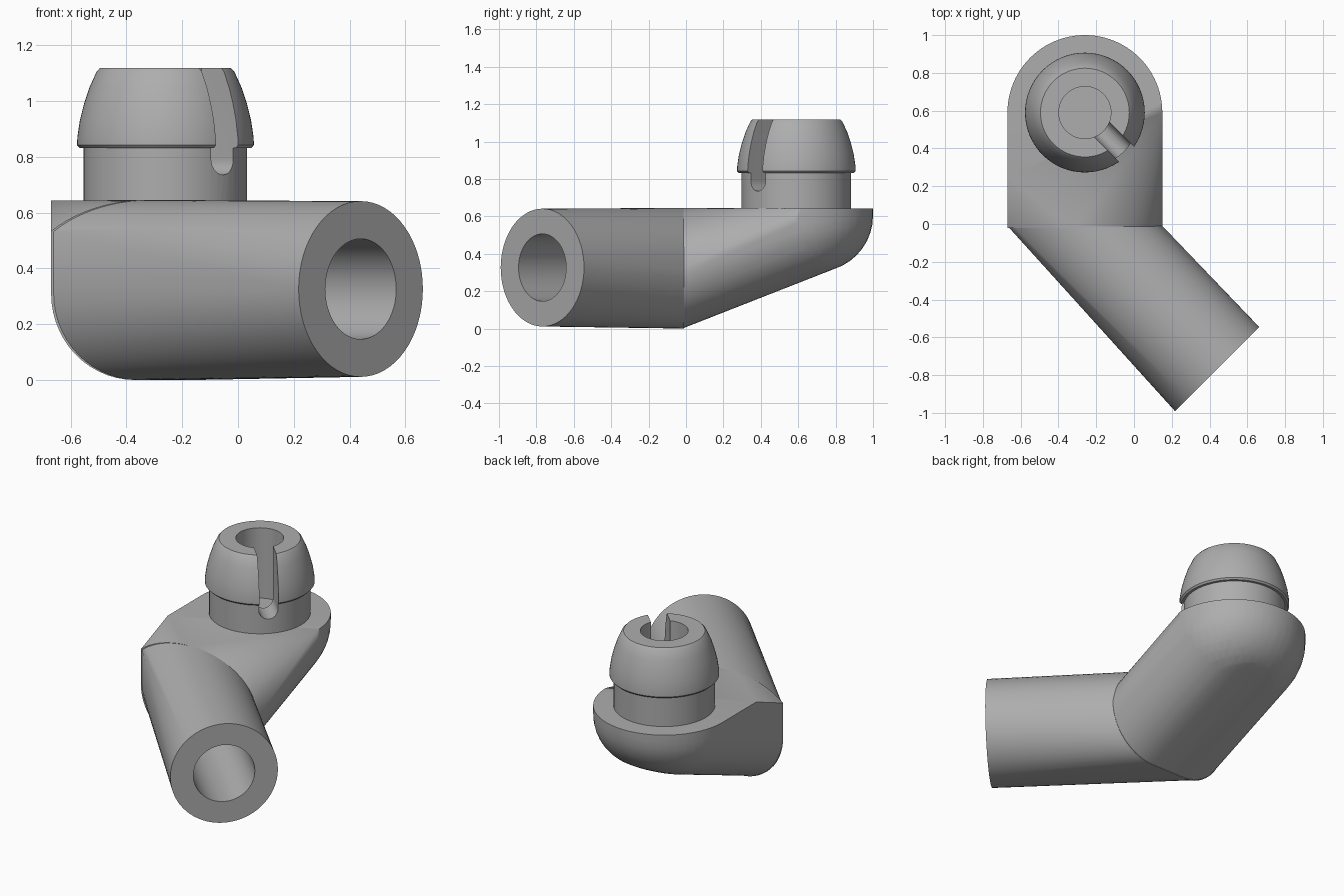
import bpy, bmesh
from math import sin, cos, pi, radians
from mathutils import Vector

cube = bpy.data.objects.get("Cube")
if cube:
    bpy.data.objects.remove(cube, do_unlink=True)

grey = bpy.data.materials.new("plain_grey")
grey.use_nodes = True
COLOR = (0.42, 0.42, 0.42, 1)
grey.diffuse_color = COLOR
grey.node_tree.nodes["Principled BSDF"].inputs["Base Color"].default_value = COLOR


def finish(name, bm):
    bmesh.ops.recalc_face_normals(bm, faces=bm.faces)
    mesh = bpy.data.meshes.new(name)
    bm.to_mesh(mesh)
    bm.free()
    mesh.materials.append(grey)
    obj = bpy.data.objects.new(name, mesh)
    bpy.context.collection.objects.link(obj)
    return obj


def hull(name, points):
    """Solid stretched around a set of outline points."""
    bm = bmesh.new()
    for p in points:
        bm.verts.new(p)
    res = bmesh.ops.convex_hull(bm, input=bm.verts)
    loose = {v for v in res["geom_interior"] + res["geom_unused"]
             if isinstance(v, bmesh.types.BMVert)}
    bmesh.ops.delete(bm, geom=list(loose), context="VERTS")
    bmesh.ops.remove_doubles(bm, verts=bm.verts, dist=0.0005)
    bmesh.ops.dissolve_limit(bm, angle_limit=radians(0.5), verts=bm.verts, edges=bm.edges)
    return finish(name, bm)


def select(obj):
    bpy.ops.object.select_all(action="DESELECT")
    obj.select_set(True)
    bpy.context.view_layer.objects.active = obj


def cut(obj, cutter):
    mod = obj.modifiers.new("cut", "BOOLEAN")
    mod.operation, mod.solver, mod.object = "DIFFERENCE", "EXACT", cutter
    select(obj)
    bpy.ops.object.modifier_apply(modifier=mod.name)
    bpy.data.objects.remove(cutter, do_unlink=True)


def smooth(obj):
    select(obj)
    bpy.ops.object.shade_smooth_by_angle(angle=radians(30))


def arc(start, end, steps):
    return [radians(start + (end - start) * i / steps) for i in range(steps + 1)]


def elbow_section(y):
    """Outline where tube and arm meet: round top, flat left wall, filleted bottom."""
    top = [(-0.32 + 0.46 * cos(a), y, 0.325 + 0.32 * sin(a)) for a in arc(0, 139.5, 28)]
    left = [(-0.37 + 0.3 * cos(a), y, 0.31 + 0.31 * sin(a)) for a in arc(180, 270, 14)]
    right = [(-0.15 + 0.3 * cos(a), y, 0.31 + 0.31 * sin(a)) for a in arc(270, 360, 14)]
    return top + left + right


PIN = Vector((-0.26, 0.59, 0))
TOP, RADIUS, FILLET = 0.643, 0.41, 0.3
AXIS = Vector((1, -1, 0)).normalized()
SIDE = Vector((1, 1, 0)).normalized()
UP = Vector((0, 0, 1))
MOUTH = Vector((0.44, -0.768, 0.326))


def ring(centre, radius, steps):
    return [centre + radius * (SIDE * cos(a) + UP * sin(a)) for a in arc(0, 360, steps)[:-1]]


# Arm: round flat top with a sloping, filleted underside
pts = elbow_section(-0.02)
pts += [(PIN.x + RADIUS * cos(a), PIN.y + RADIUS * sin(a), TOP) for a in arc(0, 180, 48)]
pts.append((PIN.x - RADIUS, 0.25, TOP))
for a in arc(0, 180, 24):
    inset = RADIUS - FILLET
    c = PIN + Vector((inset * cos(a), inset * sin(a), 0))
    c.z = 0.604 - 0.385 * (0.70 - c.y)
    for tilt in arc(0, 90, 10):
        for b in arc(0, 360, 48)[:-1]:
            pts.append(c + FILLET * Vector((cos(b) * cos(tilt), sin(b) * cos(tilt), -sin(tilt))))
arm = hull("arm", pts)
smooth(arm)

# Tube: round mouth blended into the elbow, bored out
tube = hull("tube", elbow_section(-0.01) + ring(MOUTH, 0.315, 64))
cut(tube, hull("bore_cutter", ring(MOUTH + AXIS * 0.1, 0.18, 64)
               + ring(MOUTH - AXIS * 0.8, 0.18, 64)))
smooth(tube)

# Snap pin: neck, barbed head and centre hole turned around the pin axis
profile = [(0, 0.55), (0.293, 0.55), (0.293, 0.832), (0.308, 0.832), (0.317, 0.842),
           (0.316, 0.87), (0.307, 0.93), (0.292, 0.99), (0.272, 1.05), (0.247, 1.105),
           (0.235, 1.118), (0.138, 1.118), (0.138, 0.67), (0, 0.67)]
bm = bmesh.new()
verts = [bm.verts.new(PIN + Vector((r, 0, z))) for r, z in profile]
edges = [bm.edges.new(pair) for pair in zip(verts, verts[1:])]
bmesh.ops.spin(bm, geom=verts + edges, cent=PIN, axis=UP, angle=2 * pi, steps=64)
bmesh.ops.remove_doubles(bm, verts=bm.verts, dist=0.0005)
pin = finish("snap_pin", bm)

# Slot with a rounded floor, from the centre hole out through one side
slot = []
for reach in (0.05, 0.5):
    base = PIN + AXIS * reach
    slot += [base + SIDE * 0.056 * cos(a) + UP * (0.791 + 0.056 * sin(a))
             for a in arc(180, 360, 12)]
    slot += [base + SIDE * s * 0.056 + UP * 1.3 for s in (-1, 1)]
cut(pin, hull("slot_cutter", slot))
smooth(pin)
